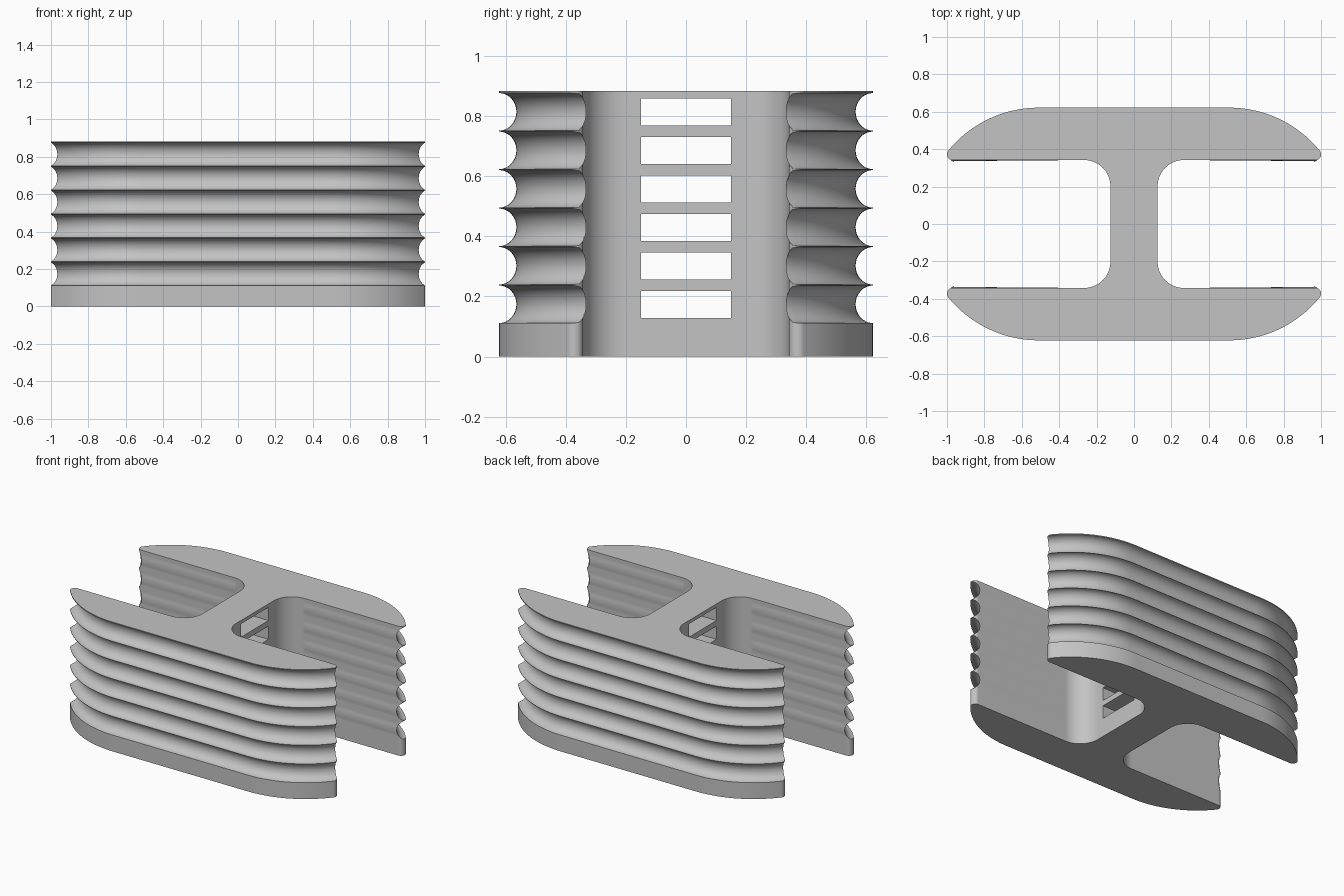
import bpy, bmesh
from math import sin, cos, pi, hypot, atan2

cube = bpy.data.objects.get("Cube")
if cube:
    bpy.data.objects.remove(cube, do_unlink=True)

HEIGHT = 0.883
END_X, END_R = 0.51, 0.622        # centre and radius of the rounded ends
FLANGE_Y, WEB_X = 0.342, 0.126    # inner flange face, half web thickness
TIP_R, FILLET_R = 0.03, 0.14
GROOVES, PITCH, FIRST_Z = 6, 0.128, 0.174
GROOVE_HALF, GROOVE_DEPTH = 0.0625, 0.058

grey = bpy.data.materials.new("plain grey")
grey.use_nodes = True
grey.diffuse_color = (0.55, 0.55, 0.55, 1)
grey.node_tree.nodes["Principled BSDF"].inputs["Base Color"].default_value = grey.diffuse_color


def arc(cx, cy, r, a0, a1, n):
    angles = [a0 + (a1 - a0) * i / n for i in range(n + 1)]
    return [(cx + r * cos(a), cy + r * sin(a)) for a in angles]


def quarter_outline():
    """Web side, inner fillet, flange tip and rounded end of one quarter."""
    tip_y = FLANGE_Y + TIP_R
    reach = ((END_R - TIP_R) ** 2 - tip_y ** 2) ** 0.5
    turn = atan2(tip_y, reach)
    fillet = arc(WEB_X + FILLET_R, FLANGE_Y - FILLET_R, FILLET_R, pi, pi / 2, 12)
    tip = arc(END_X + reach, tip_y, TIP_R, -pi / 2, turn, 14)
    end = arc(END_X, 0, END_R, turn, pi / 2, 20)
    return fillet + tip + end[1:]


def section(depth):
    """Whole outline, with the outer side pulled in by the groove depth."""
    limit = END_R - depth
    quarter = []
    for x, y in quarter_outline():
        if x > END_X - 0.001:
            k = min(1, limit / hypot(x - END_X, y))
            x, y = END_X + (x - END_X) * k, y * k
        quarter.append((x, y))
    back = quarter[::-1]
    return (quarter + [(-x, y) for x, y in back]
            + [(-x, -y) for x, y in quarter] + [(x, -y) for x, y in back])


def make_object(name, bm):
    bmesh.ops.recalc_face_normals(bm, faces=bm.faces[:])
    mesh = bpy.data.meshes.new(name)
    bm.to_mesh(mesh)
    bm.free()
    mesh.materials.append(grey)
    obj = bpy.data.objects.new(name, mesh)
    bpy.context.collection.objects.link(obj)
    return obj


# Height levels: plain base band, six scooped grooves, thin top lip
levels = [(0, 0)]
for g in range(GROOVES):
    mid = FIRST_Z + PITCH * g
    for i in range(17):
        t = pi * i / 16
        levels.append((mid - GROOVE_HALF * cos(t), GROOVE_DEPTH * sin(t)))
levels.append((HEIGHT, 0))

# Grooved body, lofted through the levels
bm = bmesh.new()
rings = [[bm.verts.new((x, y, z)) for x, y in section(d)] for z, d in levels]
for low, high in zip(rings, rings[1:]):
    for i in range(len(low)):
        j = (i + 1) % len(low)
        bm.faces.new((low[i], low[j], high[j], high[i]))
bm.faces.new(rings[0][::-1])
bm.faces.new(rings[-1])
body = make_object("grooved_body", bm)

# Slots through the web
bm = bmesh.new()
for g in range(GROOVES):
    box = bmesh.ops.create_cube(bm, size=1)["verts"]
    bmesh.ops.scale(bm, vec=(0.4, 0.298, 0.09), verts=box)
    bmesh.ops.translate(bm, vec=(0, 0, FIRST_Z + PITCH * g), verts=box)
cutter = make_object("slot_cutter", bm)
cutter.hide_render = True

cut = body.modifiers.new("slots", "BOOLEAN")
cut.operation = "DIFFERENCE"
cut.solver = "EXACT"
cut.object = cutter
bpy.ops.object.select_all(action="DESELECT")
body.select_set(True)
bpy.context.view_layer.objects.active = body
bpy.ops.object.modifier_apply(modifier=cut.name)
bpy.data.objects.remove(cutter, do_unlink=True)

# Smooth curves with crisp edges
bpy.ops.object.shade_smooth_by_angle(angle=pi / 6)
weighted = body.modifiers.new("even_shading", "WEIGHTED_NORMAL")
weighted.keep_sharp = True
